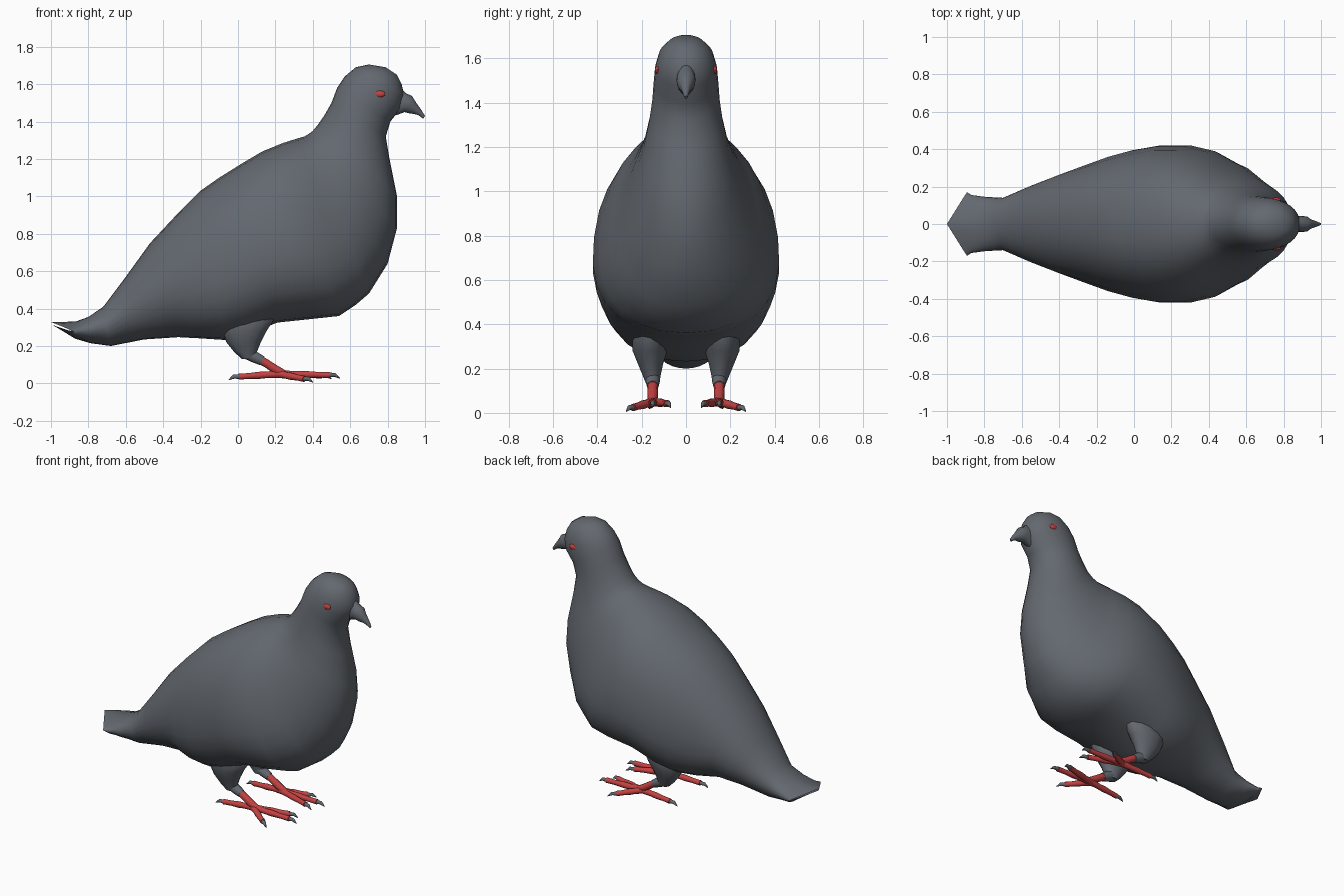
import bpy, bmesh, math
from mathutils import Vector

if "Cube" in bpy.data.objects:
    bpy.data.objects.remove(bpy.data.objects["Cube"])


def material(name, rgb):
    m = bpy.data.materials.new(name)
    m.diffuse_color = (*rgb, 1)
    m.use_nodes = True
    m.node_tree.nodes["Principled BSDF"].inputs["Base Color"].default_value = m.diffuse_color
    return m


GREY = material("slate grey", (0.125, 0.14, 0.16))
RED = material("leg red", (0.55, 0.055, 0.055))


def skin(bm, rings):
    """Bridge rings of points and close both ends."""
    vs = [[bm.verts.new(p) for p in r] for r in rings]
    n = len(vs[0])
    for a, b in zip(vs, vs[1:]):
        for i in range(n):
            j = (i + 1) % n
            bm.faces.new((a[i], a[j], b[j], b[i]))
    for end in (vs[0], vs[-1]):      # cap with strips from side to side
        for i in range(n // 2):
            quad = [end[i], end[i + 1], end[n - i - 1], end[(n - i) % n]]
            bm.faces.new(list(dict.fromkeys(quad)))


def finish(name, bm, mat, mirror=False, angle=50):
    bmesh.ops.recalc_face_normals(bm, faces=bm.faces)
    me = bpy.data.meshes.new(name)
    bm.to_mesh(me)
    bm.free()
    me.materials.append(mat)
    ob = bpy.data.objects.new(name, me)
    bpy.context.collection.objects.link(ob)
    bpy.ops.object.select_all(action='DESELECT')
    ob.select_set(True)
    bpy.context.view_layer.objects.active = ob
    bpy.ops.object.shade_smooth_by_angle(angle=math.radians(angle))
    if mirror:
        mod = ob.modifiers.new("mirror", 'MIRROR')
        mod.use_axis = (False, True, False)
    return ob


def oval(tx, tz, bx, bz, w, bend=0, droop=0, power=2.0, pear=0, n=28):
    """Cross-section between a top and a bottom point in the middle plane."""
    pts = []
    for i in range(n):
        a = 2 * math.pi * i / n
        c, s = math.cos(a), math.sin(a)
        u = math.copysign(abs(c) ** (2 / power), c)
        v = math.copysign(abs(s) ** (2 / power), s)
        pts.append(((tx + bx) / 2 + u * (tx - bx) / 2 + bend * abs(v),
                    v * w * (1 - pear * u),
                    (tz + bz) / 2 + u * (tz - bz) / 2 - droop * abs(v)))
    return pts


def tube(bm, path, n=10):
    """Round tube through (x, y, z, radius) points."""
    pts = [Vector(p[:3]) for p in path]
    rings = []
    for i, p in enumerate(pts):
        d = (pts[min(i + 1, len(pts) - 1)] - pts[max(i - 1, 0)]).normalized()
        side = d.cross(Vector((0, 0, 1))).normalized()
        up = side.cross(d)
        rings.append([p + path[i][3] * (math.cos(t) * side + math.sin(t) * up)
                      for t in (2 * math.pi * k / n for k in range(n))])
    skin(bm, rings)


# body: tail, trunk, neck and head as one skin
BODY = [
    (-1.0, .328, -.995, .314, .17, .105, .04), (-.87, .330, -.87, .24, .155, 0, .01),
    (-.80, .355, -.79, .215, .145), (-.72, .41, -.68, .20, .14),
    (-.60, .57, -.50, .235, .205), (-.47, .75, -.32, .247, .265),
    (-.33, .90, -.19, .24, .315), (-.20, 1.03, -.07, .232, .36),
    (-.10, 1.10, .05, .26, .39), (.02, 1.175, .21, .325, .415),
    (.13, 1.24, .40, .345, .415), (.24, 1.285, .54, .36, .385),
    (.32, 1.31, .63, .42, .335), (.355, 1.32, .70, .48, .305),
    (.38, 1.335, .80, .64, .262), (.40, 1.35, .85, .83, .225),
    (.425, 1.38, .85, 1.00, .192), (.46, 1.43, .81, 1.20, .166),
    (.50, 1.50, .79, 1.32, .152), (.53, 1.58, .815, 1.40, .146),
    (.57, 1.64, .87, 1.47, .140), (.63, 1.69, .888, 1.54, .122),
    (.70, 1.705, .875, 1.60, .09), (.79, 1.69, .85, 1.65, .04),
]
bm = bmesh.new()
for_trunk = lambda i: dict(power=2.3, pear=.13) if 5 < i < 14 else {}
skin(bm, [oval(*s, **for_trunk(i)) for i, s in enumerate(BODY)])
finish("body", bm, GREY)

# beak with swollen base and hooked tip
BEAK = [
    (.83, 1.60, .80, 1.43, .04), (.875, 1.575, .85, 1.435, .042),
    (.90, 1.55, .89, 1.45, .043), (.93, 1.537, .92, 1.443, .040),
    (.953, 1.50, .943, 1.44, .024), (.978, 1.465, .966, 1.433, .016),
    (1.0, 1.43, .99, 1.415, .006),
]
bm = bmesh.new()
skin(bm, [oval(*s, n=16) for s in BEAK])
finish("beak", bm, GREY)

# eyes
bm = bmesh.new()
bmesh.ops.create_uvsphere(bm, u_segments=16, v_segments=10, radius=1)
for v in bm.verts:
    v.co = (.757 + .03 * v.co.x, .130 + .011 * v.co.y, 1.547 + .018 * v.co.z)
finish("eyes", bm, RED, mirror=True)

# feathered thighs: (z, x, y, x radius, y radius)
THIGH = [(.46, .06, .15, .12, .05), (.36, .055, .16, .15, .085),
         (.28, .035, .163, .118, .08), (.22, .03, .16, .092, .058),
         (.17, .04, .155, .062, .042), (.13, .055, .15, .035, .03)]
bm = bmesh.new()
skin(bm, [[(x + rx * math.cos(t), y + ry * math.sin(t), z)
           for t in (2 * math.pi * k / 14 for k in range(14))]
          for z, x, y, rx, ry in THIGH])
# feathered start of the shank
tube(bm, [(.04, .15, .165, .034), (.09, .15, .14, .032), (.13, .15, .12, .027)])
finish("thighs", bm, GREY, mirror=True)

# shanks, toes and claws
HUB = Vector((.22, .15, .05))
TOES = [(.545, .15, .045), (.50, .07, .042), (.40, .27, .024), (-.05, .165, .036)]
feet, claws = bmesh.new(), bmesh.new()
tube(feet, [(.08, .15, .147, .026), (.15, .15, .108, .023),
            (.20, .15, .075, .024), (.25, .15, .05, .020)])
for x, y, z in TOES:
    end = Vector((x, y, z))
    d = end - HUB
    flat = Vector((d.x, d.y, 0)).normalized()
    tip = end - flat * .055
    tube(feet, [(*HUB, .022), (*HUB.lerp(tip, .3), .018), (*HUB.lerp(tip, .5), .020),
                (*HUB.lerp(tip, .75), .016), (*tip, .017)])
    k = tip + flat * .028
    tube(claws, [(*(tip - flat * .008), .013), (k.x, k.y, z, .011),
                 (x, y, z - .018, .002)], n=8)
finish("feet", feet, RED, mirror=True)
finish("claws", claws, GREY, mirror=True)
